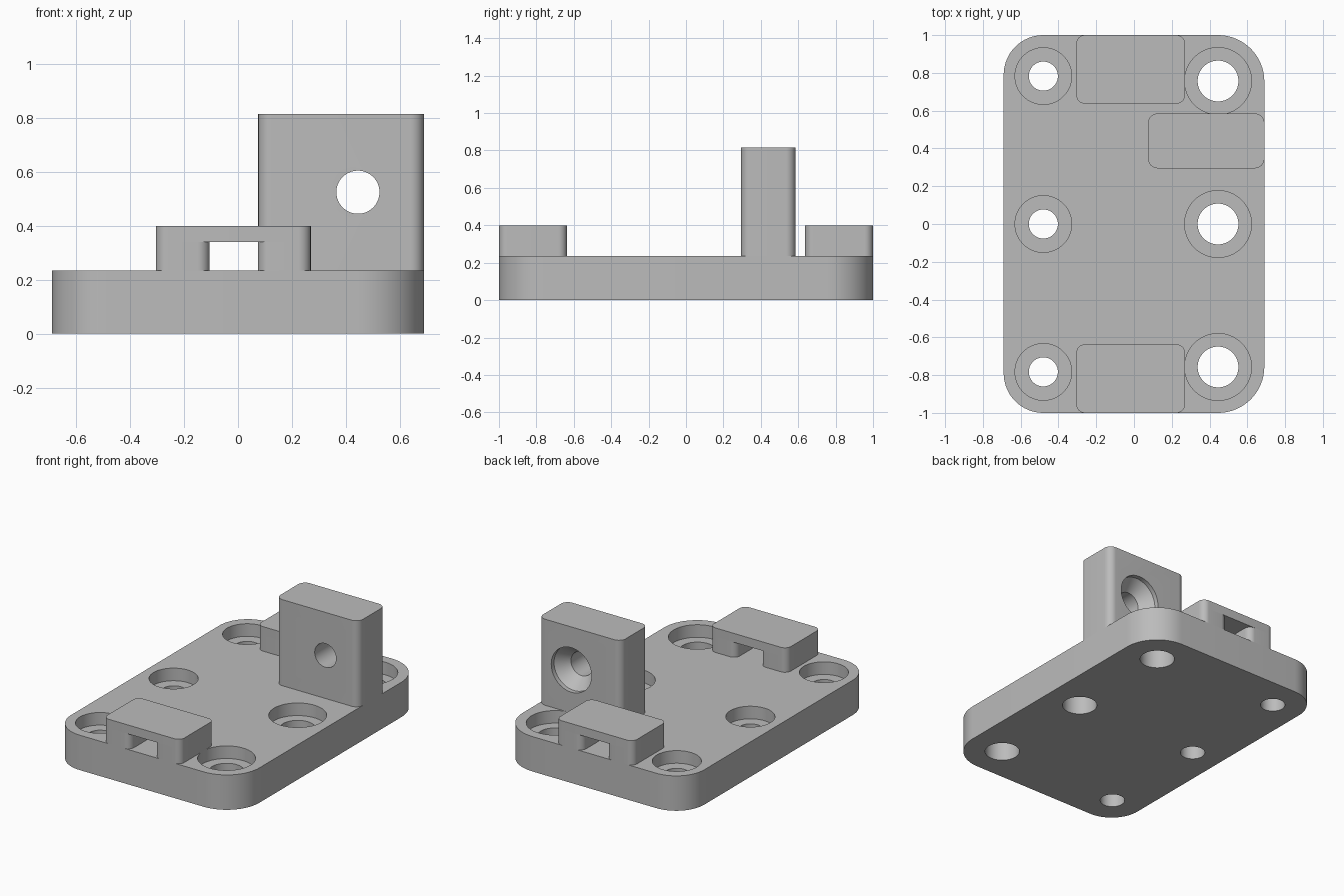
import bpy, bmesh, math
from mathutils import Matrix, Vector

cube = bpy.data.objects.get("Cube")
if cube:
    bpy.data.objects.remove(cube, do_unlink=True)

grey = bpy.data.materials.new("plain grey")
grey.use_nodes = True
grey.diffuse_color = (0.5, 0.5, 0.5, 1)
grey.node_tree.nodes["Principled BSDF"].inputs["Base Color"].default_value = (0.5, 0.5, 0.5, 1)

BASE_TOP = 0.235


def add_object(name, bm):
    bmesh.ops.recalc_face_normals(bm, faces=bm.faces)
    mesh = bpy.data.meshes.new(name)
    bm.to_mesh(mesh)
    bm.free()
    mesh.materials.append(grey)
    obj = bpy.data.objects.new(name, mesh)
    bpy.context.collection.objects.link(obj)
    return obj


def rounded_block(name, x0, x1, y0, y1, z0, z1, r_left, r_right, steps=12):
    """Upright block with rounded vertical corners; radii for the -x and +x ends."""
    bm = bmesh.new()
    corners = [(x1, y1, -1, -1, r_right), (x0, y1, 1, -1, r_left),
               (x0, y0, 1, 1, r_left), (x1, y0, -1, 1, r_right)]
    outline = []
    for i, (x, y, sx, sy, r) in enumerate(corners):
        for k in range(steps + 1):
            a = (i + k / steps) * math.pi / 2
            outline.append(bm.verts.new((x + sx * r + r * math.cos(a),
                                         y + sy * r + r * math.sin(a), z0)))
    face = bm.faces.new(outline)
    top = bmesh.ops.extrude_face_region(bm, geom=[face])["geom"]
    moved = [v for v in top if isinstance(v, bmesh.types.BMVert)]
    bmesh.ops.translate(bm, verts=moved, vec=(0, 0, z1 - z0))
    return add_object(name, bm)


def lathe_cutter(name, profile, matrix, sides=64):
    """Closed solid turned about its own z axis from (radius, height) points."""
    bm = bmesh.new()
    rings = [[bm.verts.new((r * math.cos(k * math.tau / sides),
                            r * math.sin(k * math.tau / sides), z))
              for k in range(sides)] for r, z in profile]
    for low, high in zip(rings, rings[1:]):
        for k in range(sides):
            n = (k + 1) % sides
            bm.faces.new((low[k], low[n], high[n], high[k]))
    bm.faces.new(rings[0][::-1])
    bm.faces.new(rings[-1])
    bm.transform(matrix)
    obj = add_object(name, bm)
    obj.hide_render = True
    return obj


def combine(target, other, operation):
    mod = target.modifiers.new(operation.lower(), 'BOOLEAN')
    mod.operation = operation
    mod.solver = 'EXACT'
    mod.object = other
    bpy.context.view_layer.objects.active = target
    bpy.ops.object.modifier_apply(modifier=mod.name)
    bpy.data.objects.remove(other, do_unlink=True)


# Base plate with two columns of counterbored holes
base = rounded_block("base_plate", -0.69, 0.69, -1, 1, 0, BASE_TOP, 0.21, 0.245, 16)
for x, spacing, hole, bore in ((-0.48, 0.783, 0.077, 0.15), (0.445, 0.757, 0.108, 0.177)):
    for row in (-1, 0, 1):
        floor = BASE_TOP - 0.085
        profile = [(hole, -0.1), (hole, floor), (bore, floor), (bore, BASE_TOP + 0.1)]
        place = Matrix.Translation(Vector((x, row * spacing, 0)))
        combine(base, lathe_cutter("hole_cutter", profile, place), 'DIFFERENCE')

# Upright lug with a countersunk cross hole opening at the back
lug = rounded_block("upright_lug", 0.075, 0.69, 0.295, 0.585, BASE_TOP, 0.815, 0.05, 0.05)
sink = [(0.08, -0.2), (0.08, 0.18), (0.15, 0.26), (0.15, 0.4)]
place = Matrix.Translation(Vector((0.445, 0.295, 0.525))) @ Matrix.Rotation(-math.pi / 2, 4, 'X')
combine(lug, lathe_cutter("lug_hole_cutter", sink, place), 'DIFFERENCE')

# Strap bridges at both ends: two rounded legs under a flat cap
parts = [base, lug]
for name, y0, y1 in (("front", -1, -0.637), ("back", 0.637, 1)):
    parts.append(rounded_block(name + "_bridge_cap", -0.305, 0.27, y0, y1, 0.34, 0.4, 0.045, 0.045))
    for side, x0, x1 in (("right", -0.305, -0.105), ("left", 0.075, 0.27)):
        parts.append(rounded_block(f"{name}_bridge_{side}_leg", x0, x1, y0, y1,
                                   BASE_TOP, 0.34, 0.045, 0.045))

# Smooth the round walls, keep the edges crisp
bpy.ops.object.select_all(action='DESELECT')
for part in parts:
    part.select_set(True)
bpy.context.view_layer.objects.active = base
bpy.ops.object.shade_smooth_by_angle(angle=math.radians(30))
